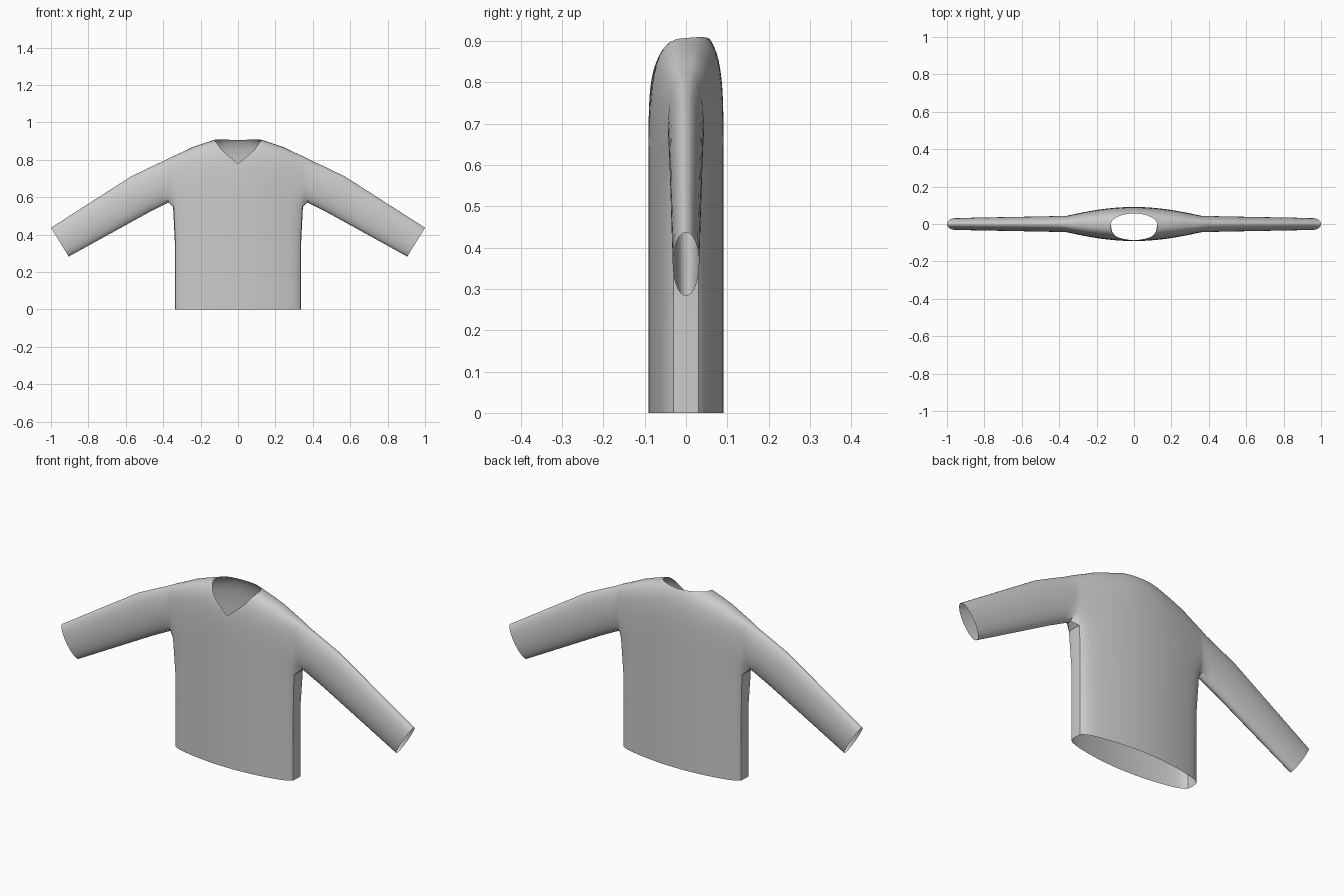
import bpy, bmesh
from math import sin, cos, pi, sqrt, radians

cube = bpy.data.objects.get("Cube")
if cube:
    bpy.data.objects.remove(cube)

HALF, NECK, ARMPIT = 0.335, 0.125, 0.55    # half width, neck half width, armhole base
ROWS, LOW = 14, 3                          # rows above and below the armpit


def lerp_points(points, x):
    """Piecewise linear lookup."""
    for (x0, y0), (x1, y1) in zip(points, points[1:]):
        if x <= x1:
            return y0 + (y1 - y0) * (x - x0) / (x1 - x0)
    return points[-1][1]


def shoulder(x):
    return lerp_points([(0, 0.908), (NECK, 0.907), (0.18, 0.889), (0.24, 0.867), (HALF, 0.815)], x)


def panel_point(x, z, top, side):
    """Point on the front (side -1) or back (side 1) panel."""
    flare = min(max((z - 0.48) / 0.17, 0), 1)
    r = x / HALF
    depth = (0.091 - 0.046 * r ** 2) * (1 - 0.33 * r ** 20 * (1 - flare))
    u = min(max((z - 0.5) / (top - 0.5), 0), 1)
    return (x + 0.022 * flare * r ** 4, side * depth * (1 - u ** 6) ** 0.4, z)


def column(x, side):
    """Points of one panel from the hem to the shoulder ridge or neckline."""
    top = end = shoulder(x)
    if x < NECK:
        k = 1 - (x / NECK) ** 2
        if side < 0:
            end = lerp_points([(0, 0.78), (0.05, 0.82), (0.09, 0.856), (NECK, top)], x)
        else:
            top += 0.023 * k
            f = 0.62 * sqrt(k)
            end = 0.5 + (top - 0.5) * (1 - f ** 2.5) ** (1 / 6)
    heights = [ARMPIT * i / LOW for i in range(LOW)]
    heights += [ARMPIT + (end - ARMPIT) * sin(pi / 2 * i / ROWS) for i in range(ROWS + 1)]
    return [panel_point(x, z, top, side) for z in heights]


bm = bmesh.new()


def skin(lines):
    """Quads between neighbouring lines of points."""
    grid = [[bm.verts.new(p) for p in line] for line in lines]
    for a, b in zip(grid, grid[1:]):
        for i in range(len(a) - 1):
            bm.faces.new((a[i], b[i], b[i + 1], a[i + 1]))


# Front and back panels
xs = [0, 0.025, 0.05, 0.07, 0.09, 0.105, 0.117, NECK, 0.15, 0.18, 0.21, 0.24, 0.27, 0.295, 0.315, 0.327, HALF]
for side in (-1, 1):
    skin([column(x, side) for x in xs])

# Side strip under the arm
front, back = column(HALF, -1), column(HALF, 1)
middle = [(p[0] + 0.003, 0, p[2]) for p in front[:LOW + 1]]
skin([front[:LOW + 1], middle, back[:LOW + 1]])

# Sleeve, starting on the armhole edge and ending at the open cuff
rings = [[middle[-1]] + front[LOW:] + back[LOW:-1][::-1] + [middle[-1]]]
sections = [((0.40, 0.793), (0.372, 0.572), 0.044),
            ((0.46, 0.765), (0.41, 0.553), 0.042),
            ((0.57, 0.712), (0.49, 0.512), 0.040),
            ((1.0, 0.437), (0.905, 0.283), 0.032)]
for (tx, tz), (bx, bz), depth in sections:
    ring = []
    for i in range(len(rings[0])):
        a = 2 * pi * i / (len(rings[0]) - 1)
        s = (1 - cos(a)) / 2
        ring.append((bx + (tx - bx) * s, -depth * sin(a), bz + (tz - bz) * s))
    rings.append(ring)
skin(rings)

bmesh.ops.remove_doubles(bm, verts=bm.verts, dist=0.0002)
bmesh.ops.recalc_face_normals(bm, faces=bm.faces)
# Keep the cloth facing outwards
bm.faces.ensure_lookup_table()
if bm.faces[0].normal.y > 0:
    bmesh.ops.reverse_faces(bm, faces=bm.faces)
mesh = bpy.data.meshes.new("sweater")
bm.to_mesh(mesh)
bm.free()

sweater = bpy.data.objects.new("sweater", mesh)
bpy.context.collection.objects.link(sweater)

# Cloth colour
cloth = bpy.data.materials.new("light grey cloth")
cloth.use_nodes = True
colour = (0.6, 0.6, 0.6, 1)
cloth.diffuse_color = colour
cloth.node_tree.nodes["Principled BSDF"].inputs["Base Color"].default_value = colour
mesh.materials.append(cloth)

# Other half
mirror = sweater.modifiers.new("mirror", 'MIRROR')
mirror.use_clip = True
mirror.merge_threshold = 0.0005

bpy.context.view_layer.objects.active = sweater
sweater.select_set(True)
bpy.ops.object.shade_smooth_by_angle(angle=radians(35))
